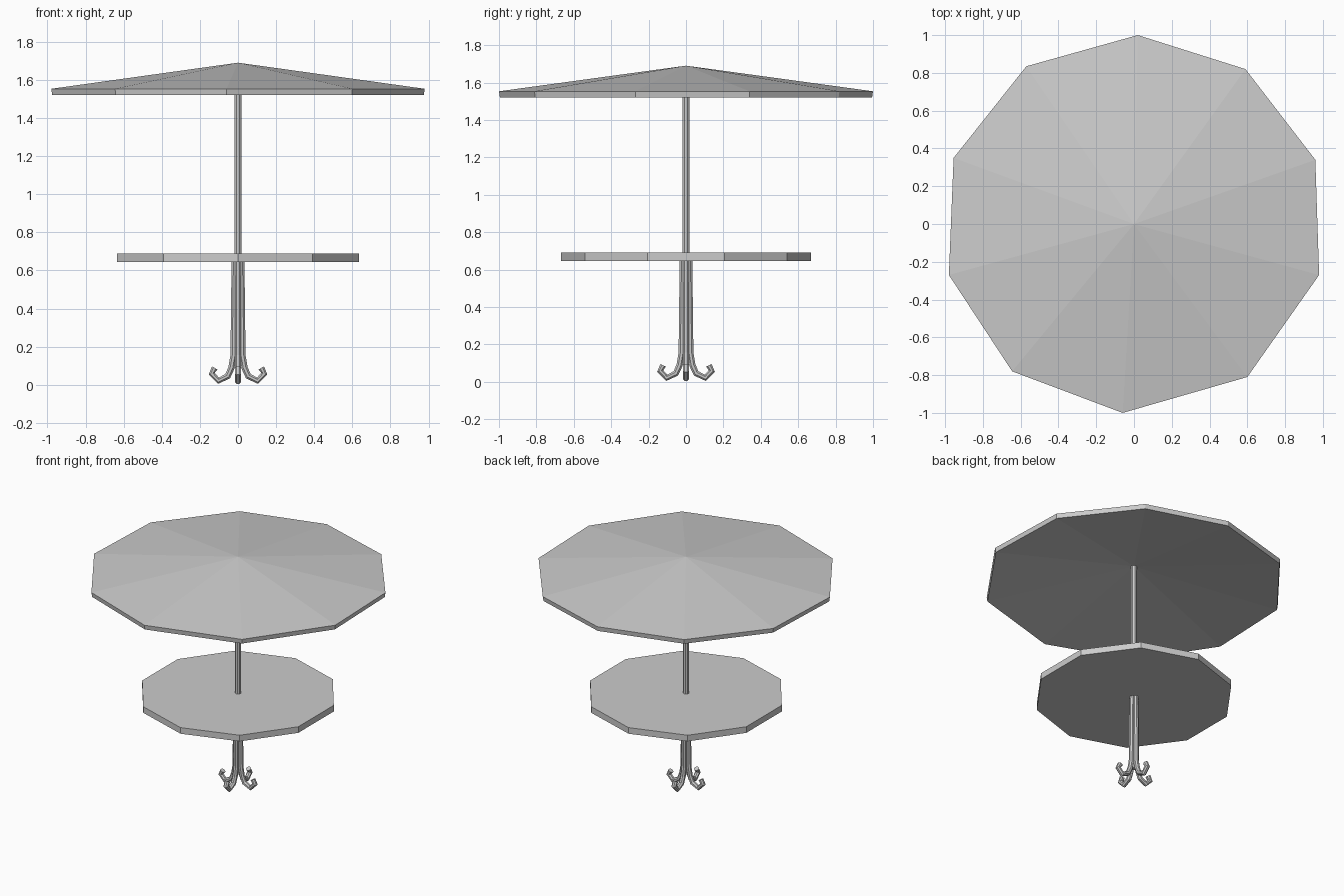
import bpy, bmesh
from math import pi, cos, sin

if "Cube" in bpy.data.objects:
    bpy.data.objects.remove(bpy.data.objects["Cube"])


def finish(name, bm):
    bmesh.ops.recalc_face_normals(bm, faces=bm.faces[:])
    me = bpy.data.meshes.new(name)
    bm.to_mesh(me)
    bm.free()
    ob = bpy.data.objects.new(name, me)
    bpy.context.collection.objects.link(ob)
    return ob


def prism(name, sides, radius, z0, z1, start=pi / 2):
    bm = bmesh.new()
    rings = [[bm.verts.new((radius * cos(start + 2 * pi * i / sides),
                            radius * sin(start + 2 * pi * i / sides), z))
              for i in range(sides)] for z in (z0, z1)]
    for ring in rings:
        bm.faces.new(ring)
    for i in range(sides):
        j = (i + 1) % sides
        bm.faces.new((rings[0][i], rings[0][j], rings[1][j], rings[1][i]))
    return finish(name, bm)


# Canopy: slightly irregular ten-sided shell, hollow underneath
outline = [(.02, 1), (.59, .82), (.96, .34), (.98, -.27), (.60, -.81),
           (-.06, -1), (-.645, -.78), (-.98, -.27), (-.955, .35), (-.57, .835)]
bm = bmesh.new()
top = [bm.verts.new((x, y, 1.553)) for x, y in outline]
low = [bm.verts.new((x * .995, y * .995, 1.52)) for x, y in outline]
peak = bm.verts.new((0, 0, 1.69))
inner_peak = bm.verts.new((0, 0, 1.655))
for i in range(10):
    j = (i + 1) % 10
    bm.faces.new((top[i], top[j], peak))
    bm.faces.new((low[i], low[j], inner_peak))
    bm.faces.new((top[i], top[j], low[j], low[i]))
finish("canopy", bm)

# Table top and central pole
prism("table_top", 10, 0.667, 0.645, 0.69)
prism("pole", 8, 0.02, 0.1, 1.66, pi / 8)

# Four legs bundled around the pole, each ending in a hooked foot
R, SIDES = 0.018, 8
path = [(.017, .66), (.023, .155), (.034, .09), (.054, .045),
        (.103, .021), (.138, .058), (.122, .088)]
for k, side in enumerate(("right", "back", "left", "front")):
    a = k * pi / 2
    bm = bmesh.new()
    rings = []
    for n, (r, z) in enumerate(path):
        # average direction of neighbouring segments gives the section plane
        p, q = path[max(n - 1, 0)], path[min(n + 1, len(path) - 1)]
        dr, dz = q[0] - p[0], q[1] - p[1]
        length = (dr * dr + dz * dz) ** .5
        nr, nz = -dz / length, dr / length
        ring = []
        for i in range(SIDES):
            t = 2 * pi * (i + .5) / SIDES
            u, v = R * cos(t), R * sin(t)
            rr, zz = r + u * nr, z + u * nz
            ring.append(bm.verts.new((rr * cos(a) - v * sin(a),
                                      rr * sin(a) + v * cos(a), max(zz, 0))))
        rings.append(ring)
    for A, B in zip(rings, rings[1:]):
        for i in range(SIDES):
            j = (i + 1) % SIDES
            bm.faces.new((A[i], A[j], B[j], B[i]))
    bm.faces.new(rings[0])
    bm.faces.new(rings[-1])
    finish(side + "_leg", bm)
